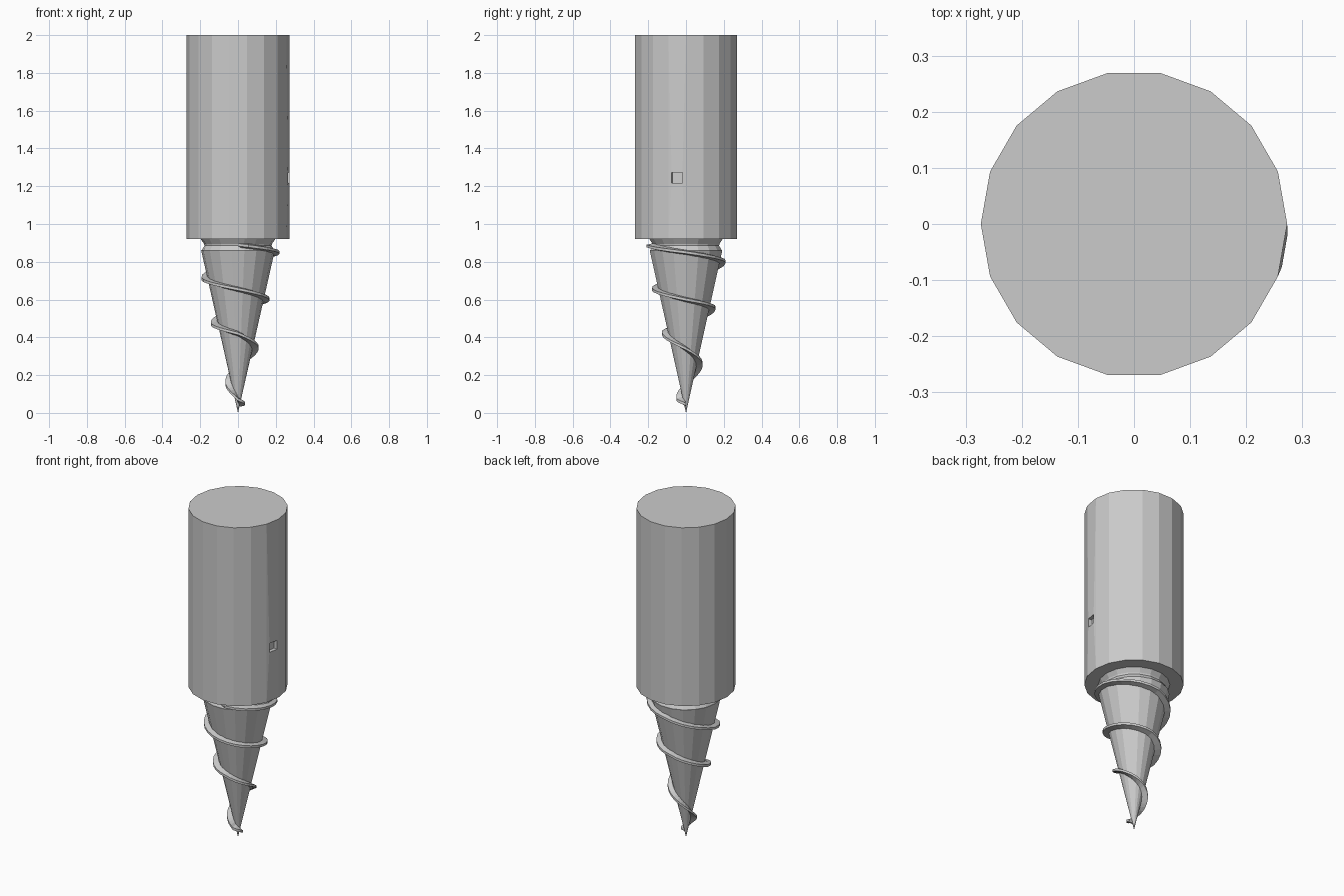
import bpy, bmesh
from math import cos, sin, pi, radians
from mathutils import Vector

if "Cube" in bpy.data.objects:
    bpy.data.objects.remove(bpy.data.objects["Cube"])

SIDES = 18


def make_object(name, bm):
    bmesh.ops.recalc_face_normals(bm, faces=bm.faces)
    mesh = bpy.data.meshes.new(name)
    bm.to_mesh(mesh)
    bm.free()
    obj = bpy.data.objects.new(name, mesh)
    bpy.context.collection.objects.link(obj)
    return obj


def lathe(name, profile):
    """Turn (radius, z) points into a closed faceted solid."""
    bm = bmesh.new()
    rings = []
    for r, z in profile:
        if r == 0:
            rings.append([bm.verts.new((0, 0, z))] * SIDES)
        else:
            rings.append([bm.verts.new((r * cos(2 * pi * i / SIDES), r * sin(2 * pi * i / SIDES), z))
                          for i in range(SIDES)])
    for a, b in zip(rings, rings[1:]):
        for i in range(SIDES):
            j = (i + 1) % SIDES
            bm.faces.new(list(dict.fromkeys((a[i], a[j], b[j], b[i]))))
    for ring in (rings[0], rings[-1]):
        if ring[0] is not ring[1]:
            bm.faces.new(ring)
    return make_object(name, bm)


# Handle: 18-sided cylinder with a small square socket in one facet
handle = lathe("handle", [(0.273, 0.92), (0.273, 2.0)])
bm = bmesh.new()
bm.from_mesh(handle.data)
a = radians(-10)
out = Vector((cos(a), sin(a), 0))
side = Vector((-sin(a), cos(a), 0))
facet = max(bm.faces, key=lambda f: f.normal.dot(out))
outer = list(facet.verts)
mid = facet.calc_center_median()
bmesh.ops.delete(bm, geom=[facet], context='FACES_ONLY')


def square(depth):
    verts = []
    for v in outer:
        s = 1 if (v.co - mid).dot(side) > 0 else -1
        t = 1 if v.co.z > mid.z else -1
        p = mid + out * depth + side * s * 0.029
        p.z = 1.245 + t * 0.027
        verts.append(bm.verts.new(p))
    return verts


rim, floor = square(0.004), square(-0.018)
for lo, hi in ((outer, rim), (rim, floor)):
    for i in range(4):
        j = (i + 1) % 4
        bm.faces.new((lo[i], lo[j], hi[j], hi[i]))
bm.faces.new(floor)
bmesh.ops.recalc_face_normals(bm, faces=bm.faces)
bm.to_mesh(handle.data)
bm.free()

# Waisted neck and pointed screw cone
lathe("neck", [(0.193, 0.86), (0.178, 0.885), (0.18, 0.895), (0.197, 0.92)])
lathe("screw_cone", [(0, 0), (0.195, 0.86)])

# Screw thread: quarter-turn heights and outer radii, interpolated
heights = [0.89, 0.85, 0.80, 0.71, 0.655, 0.60, 0.555, 0.47, 0.42, 0.34, 0.25, 0.15, 0.07, 0.045]
radii = [0.215, 0.22, 0.21, 0.193, 0.18, 0.167, 0.157, 0.144, 0.128, 0.108, 0.087, 0.066, 0.05, 0.035]
STEPS = 6
bm = bmesh.new()
sections = []
count = (len(heights) - 1) * STEPS
for k in range(count + 1):
    q = min(k // STEPS, len(heights) - 2)
    t = k / STEPS - q
    z = heights[q] * (1 - t) + heights[q + 1] * t
    r = radii[q] * (1 - t) + radii[q + 1] * t
    ang = (k / STEPS - 1) * pi / 2
    inner = 0.2 * min(z, 0.86)
    if k == 0:
        r = inner + 0.003
    h = 0.016 if k < count else 0.006
    sections.append([bm.verts.new((rr * cos(ang), rr * sin(ang), z + dz))
                     for rr, dz in ((inner, -h), (r, -0.007), (r, 0.007), (inner, h))])
for a, b in zip(sections, sections[1:]):
    for i in range(4):
        j = (i + 1) % 4
        bm.faces.new((a[i], a[j], b[j], b[i]))
bm.faces.new(sections[0])
bm.faces.new(sections[-1])
make_object("screw_thread", bm)
